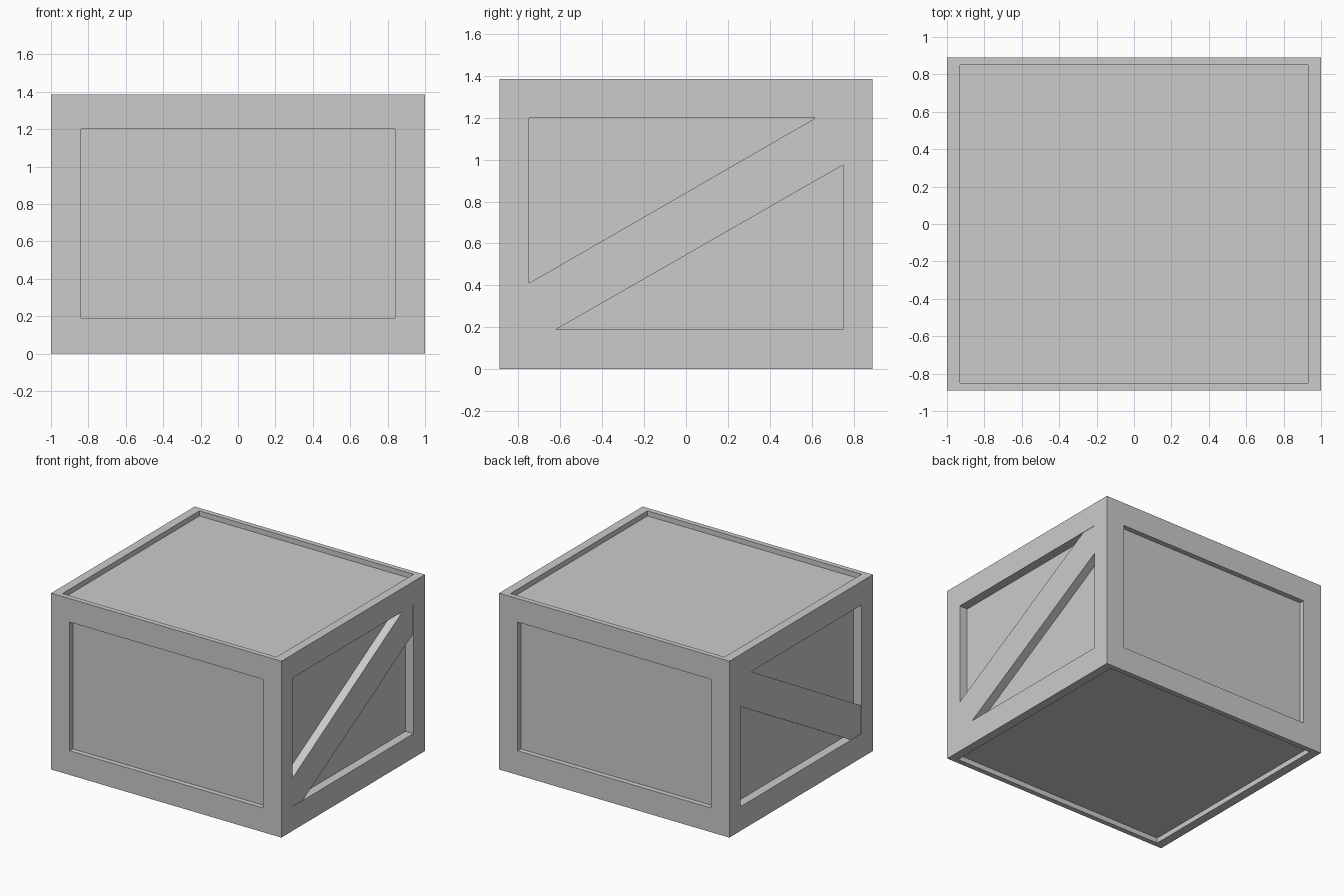
import bpy
import bmesh

if "Cube" in bpy.data.objects:
    bpy.data.objects.remove(bpy.data.objects["Cube"], do_unlink=True)

# Overall half sizes, height, and inner panel box
HX, HY, H = 1.0, 0.89, 1.385
IX, IY, RIM = 0.93, 0.85, 0.04
# Framed openings on the faces
OPEN_X, OPEN_Y, Z0, Z1 = 0.84, 0.75, 0.19, 1.2

grey = bpy.data.materials.new("crate_grey")
grey.use_nodes = True
colour = (0.6, 0.6, 0.6, 1)
grey.diffuse_color = colour
grey.node_tree.nodes["Principled BSDF"].inputs["Base Color"].default_value = colour


def finish(name, bm):
    bmesh.ops.recalc_face_normals(bm, faces=bm.faces)
    mesh = bpy.data.meshes.new(name)
    bm.to_mesh(mesh)
    bm.free()
    mesh.materials.append(grey)
    obj = bpy.data.objects.new(name, mesh)
    bpy.context.collection.objects.link(obj)


def box(name, lo, hi):
    bm = bmesh.new()
    bmesh.ops.create_cube(bm, size=1)
    for v in bm.verts:
        v.co = [hi[i] if v.co[i] > 0 else lo[i] for i in range(3)]
    finish(name, bm)


def prism_x(name, outline, x0, x1):
    """Extrude a (y, z) outline along x."""
    bm = bmesh.new()
    face = bm.faces.new([bm.verts.new((x0, y, z)) for y, z in outline])
    ext = bmesh.ops.extrude_face_region(bm, geom=[face])
    for v in ext["geom"]:
        if isinstance(v, bmesh.types.BMVert):
            v.co.x = x1
    finish(name, bm)


# Recessed inner panels, top and bottom
box("inner_box", (-IX, -IY, RIM), (IX, IY, H - RIM))

# Front and back frames
for side, y0, y1 in (("front", -HY, -IY), ("back", IY, HY)):
    box(side + "_bottom_rail", (-HX, y0, 0), (HX, y1, Z0))
    box(side + "_top_rail", (-HX, y0, Z1), (HX, y1, H))
    box(side + "_right_post", (-HX, y0, Z0), (-OPEN_X, y1, Z1))
    box(side + "_left_post", (OPEN_X, y0, Z0), (HX, y1, Z1))

# Side frames, each with a diagonal brace rising to the back
brace = [(-OPEN_Y, Z0), (-0.62, Z0), (OPEN_Y, 0.975),
         (OPEN_Y, Z1), (0.62, Z1), (-OPEN_Y, 0.41)]
for side, x0, x1, face in (("left", IX, HX, 0.997), ("right", -HX, -IX, -0.997)):
    box(side + "_bottom_rail", (x0, -IY, 0), (x1, IY, Z0))
    box(side + "_top_rail", (x0, -IY, Z1), (x1, IY, H))
    box(side + "_front_post", (x0, -IY, Z0), (x1, -OPEN_Y, Z1))
    box(side + "_back_post", (x0, OPEN_Y, Z0), (x1, IY, Z1))
    prism_x(side + "_brace", brace, IX if face > 0 else -IX, face)
